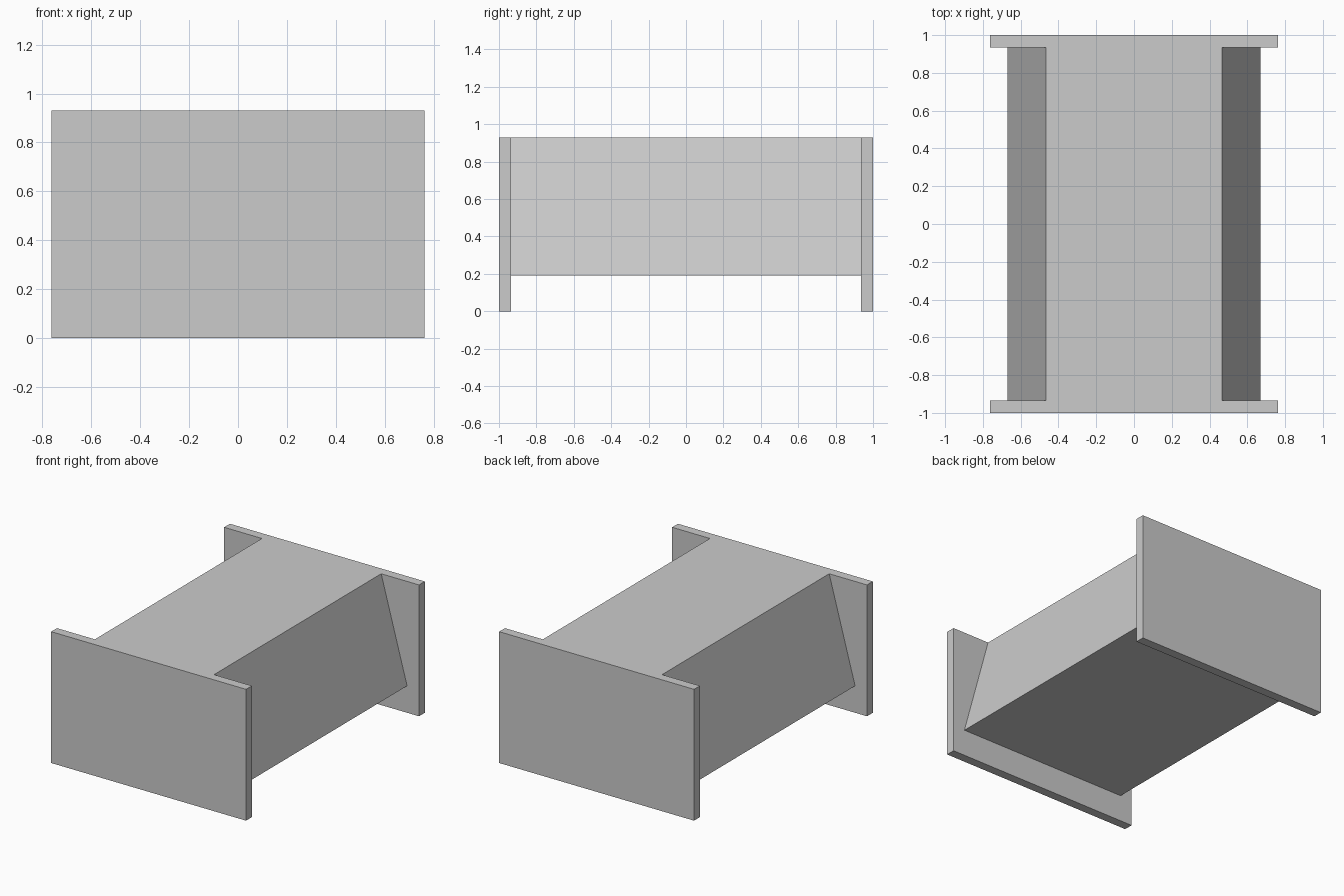
import bpy
import bmesh

cube = bpy.data.objects.get("Cube")
if cube:
    bpy.data.objects.remove(cube, do_unlink=True)

grey = bpy.data.materials.new("plain_grey")
grey.use_nodes = True
colour = (0.6, 0.6, 0.6, 1)
grey.diffuse_color = colour
grey.node_tree.nodes["Principled BSDF"].inputs["Base Color"].default_value = colour


def prism(name, profile, y0, y1):
    """Extrude an x-z profile along y."""
    bm = bmesh.new()
    face = bm.faces.new([bm.verts.new((x, y0, z)) for x, z in profile])
    grown = bmesh.ops.extrude_face_region(bm, geom=[face])
    verts = [v for v in grown["geom"] if isinstance(v, bmesh.types.BMVert)]
    bmesh.ops.translate(bm, vec=(0, y1 - y0, 0), verts=verts)
    bmesh.ops.recalc_face_normals(bm, faces=bm.faces)
    mesh = bpy.data.meshes.new(name)
    bm.to_mesh(mesh)
    bm.free()
    mesh.materials.append(grey)
    obj = bpy.data.objects.new(name, mesh)
    bpy.context.collection.objects.link(obj)
    return obj


HEIGHT = 0.93
HALF_WIDTH = 0.763
INNER = 0.935

# Rectangular end panels
panel = [(-HALF_WIDTH, 0), (HALF_WIDTH, 0), (HALF_WIDTH, HEIGHT), (-HALF_WIDTH, HEIGHT)]
prism("front_panel", panel, -1, -INNER)
prism("back_panel", panel, INNER, 1)

# Body with sloping sides, raised off the ground
body = [(-0.67, 0.19), (0.67, 0.19), (0.467, HEIGHT), (-0.467, HEIGHT)]
prism("tapered_body", body, -INNER, INNER)
